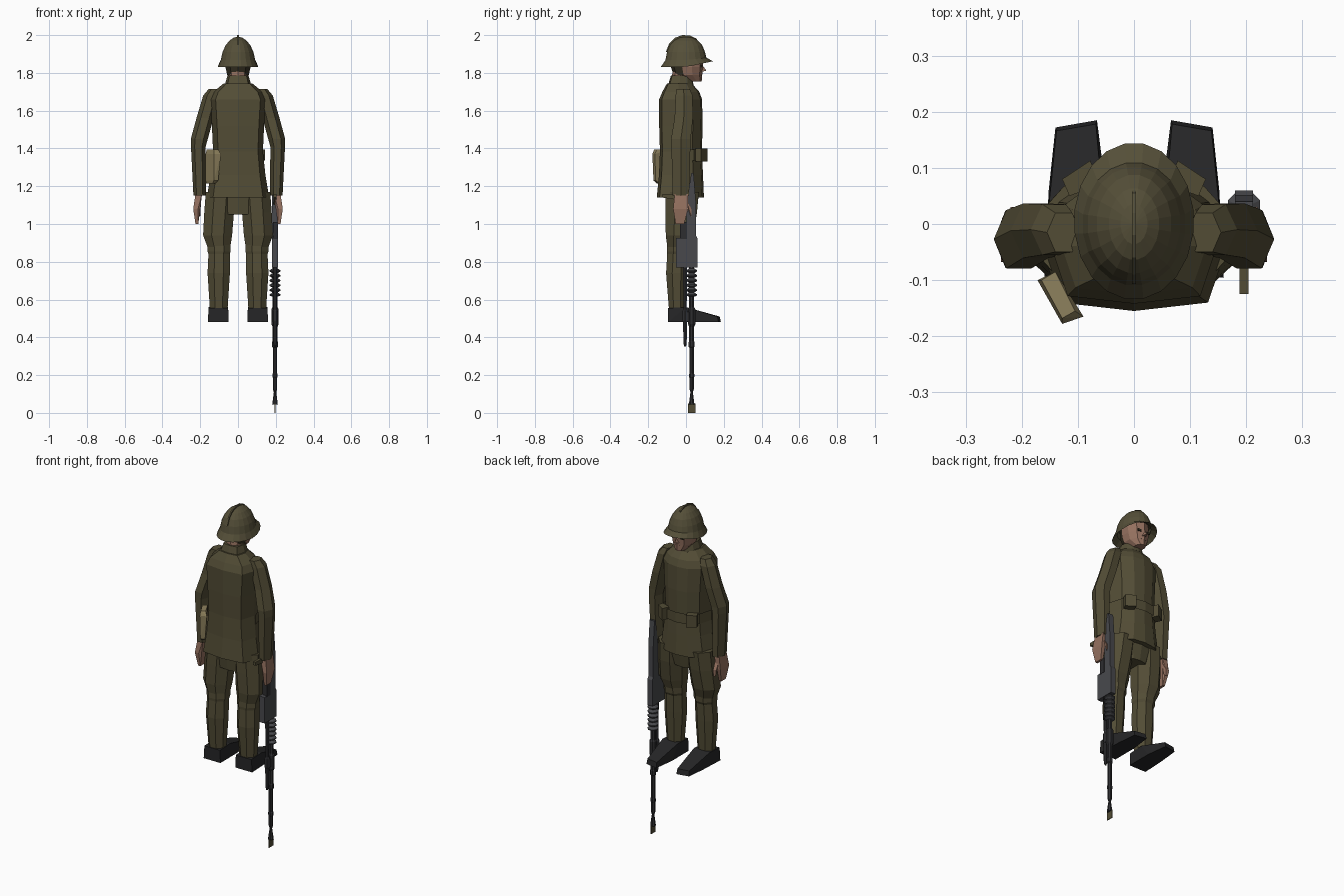
import bpy, bmesh, math
from mathutils import Vector


def mat(name, r, g, b):
    m = bpy.data.materials.new(name)
    m.diffuse_color = (r, g, b, 1)
    return m


OLIVE = mat("olive cloth", 0.085, 0.073, 0.036)
HELMET = mat("helmet olive", 0.090, 0.078, 0.040)
SKIN = mat("skin", 0.30, 0.165, 0.115)
HAIR = mat("dark hair", 0.040, 0.033, 0.018)
BLACK = mat("black leather", 0.019, 0.019, 0.020)
TAN = mat("tan canvas", 0.27, 0.22, 0.11)
STEEL = mat("gun steel", 0.065, 0.066, 0.073)
DARK = mat("dark gun metal", 0.026, 0.026, 0.029)


def finish(name, bm, *mats):
    bmesh.ops.recalc_face_normals(bm, faces=bm.faces)
    me = bpy.data.meshes.new(name)
    bm.to_mesh(me)
    bm.free()
    for m in mats:
        me.materials.append(m)
    ob = bpy.data.objects.new(name, me)
    bpy.context.collection.objects.link(ob)
    return ob


def loft(name, rings, *mats, rule=None, closed=True):
    """Skin a list of point rings and cap both ends."""
    bm = bmesh.new()
    vs = [[bm.verts.new(p) for p in r] for r in rings]
    n = len(vs[0])
    for a, b in zip(vs, vs[1:]):
        for i in range(n if closed else n - 1):
            j = (i + 1) % n
            bm.faces.new((a[i], a[j], b[j], b[i]))
    if closed:
        bm.faces.new(vs[0])
        bm.faces.new(vs[-1])
    if rule:
        for f in bm.faces:
            f.material_index = rule(f.calc_center_median())
    return finish(name, bm, *mats)


def hull(name, pts, m):
    bm = bmesh.new()
    for p in pts:
        bm.verts.new(p)
    bmesh.ops.convex_hull(bm, input=bm.verts)
    bmesh.ops.dissolve_limit(bm, angle_limit=0.02, verts=bm.verts, edges=bm.edges)
    return finish(name, bm, m)


def box(name, x0, x1, y0, y1, z0, z1, m):
    return hull(name, [(x, y, z) for x in (x0, x1) for y in (y0, y1) for z in (z0, z1)], m)


def plate(name, prof, x0, x1, m):
    """Extrude a (y, z) profile along x."""
    return loft(name, [[(x, y, z) for y, z in prof] for x in (x0, x1)], m)


def oval(z, cx, cy, rx, ry, n=8, ph=0.0):
    return [(cx + rx * math.cos(ph + math.tau * i / n),
             cy + ry * math.sin(ph + math.tau * i / n), z) for i in range(n)]


HALF = [(0, -1), (.8, -.88), (1, -.1), (.84, .55), (.45, .92), (0, 1)]
SECTION = HALF + [(-x, y) for x, y in HALF[-2:0:-1]]


def body(z, hx, back, front, sec=SECTION):
    c, h = (back + front) / 2, (front - back) / 2
    return [(x * hx, c + y * h, z) for x, y in sec]


# Coat with flared skirt, shoulders and collar
loft("coat", [body(1.14, .165, -.155, .095), body(1.26, .145, -.143, .09),
              body(1.385, .132, -.138, .084), body(1.52, .138, -.142, .088),
              body(1.66, .148, -.142, .085), body(1.70, .13, -.125, .07),
              body(1.745, .075, -.10, .03)], OLIVE)
loft("collar", [body(1.735, .07, -.095, .04), body(1.785, .056, -.08, .03)], OLIVE)
loft("trouser_seat", [body(1.05, .09, -.10, .05), body(1.16, .14, -.11, .07)], OLIVE)

# Belt across the front, with two pouches
loft("belt", [[p for p in body(z, .142, -.145, .097, HALF[2:] + [(-x, y) for x, y in HALF[-2:1:-1]])]
              for z in (1.335, 1.395)], OLIVE, closed=False)

for s, side in ((1, "right"), (-1, "left")):
    # Belt pouch set on the coat's front corner
    hull(side + "_pouch", [(s * x, y, z) for x, y in
                           ((.078, .113), (.128, .08), (.115, .05), (.06, .07))
                           for z in (1.33, 1.40)], OLIVE)
    # Sleeve: hexagonal, narrow shoulder to elbow to cuff
    loft(side + "_sleeve", [oval(z, s * x, y, rx, ry, 6) for z, x, y, rx, ry in (
        (1.715, .125, -.015, .03, .04), (1.68, .142, -.01, .042, .052),
        (1.56, .175, -.012, .045, .056), (1.45, .205, -.027, .045, .06),
        (1.41, .210, -.027, .039, .058), (1.15, .203, -.027, .033, .05))], OLIVE)
    # Hand with thumb
    hull(side + "_hand", [(s * x, y, z) for x, y, z in (
        (.19, -.06, 1.16), (.225, -.06, 1.16), (.19, .01, 1.16), (.225, .01, 1.16),
        (.212, -.068, 1.08), (.237, -.068, 1.08), (.212, .012, 1.08), (.235, .012, 1.08),
        (.21, -.055, 1.0), (.225, -.055, 1.0), (.21, -.01, 1.0), (.225, -.01, 1.0))], SKIN)
    hull(side + "_thumb", [(s * x, y, z) for x, y, z in (
        (.195, 0, 1.13), (.22, 0, 1.13), (.20, .03, 1.08), (.22, .03, 1.08),
        (.20, .028, 1.04), (.215, .028, 1.04), (.20, .012, 1.05))], SKIN)
    # Breeches and wrapped calf
    loft(side + "_breeches", [oval(z, s * x, y, rx, ry, 8, math.pi / 8) for z, x, y, rx, ry in (
        (1.17, .092, -.02, .085, .095), (1.06, .1, -.025, .085, .09),
        (.94, .108, -.035, .083, .078), (.87, .1, -.042, .063, .06))], OLIVE)
    loft(side + "_calf", [oval(z, s * x, y, rx, ry, 8, math.pi / 8) for z, x, y, rx, ry in (
        (.89, .1, -.04, .066, .064), (.855, .1, -.042, .066, .064), (.84, .1, -.045, .061, .059),
        (.74, .102, -.05, .064, .06), (.54, .102, -.048, .05, .045))], OLIVE)
    # Boot
    hull(side + "_boot", [(s * x, y, z) for x, y, z in (
        (.05, -.095, .48), (.16, -.095, .48), (.052, -.095, .555), (.155, -.095, .555),
        (.052, .0, .56), (.155, .0, .56), (.05, .06, .48), (.152, .06, .48),
        (.066, .185, .48), (.14, .172, .48), (.068, .178, .51), (.138, .166, .51))], BLACK)

# Neck and head: hair behind, skin in front
loft("neck", [oval(1.73, 0, -.03, .048, .05), oval(1.82, 0, -.015, .05, .055)], SKIN)
loft("head", [oval(z, 0, y, rx, ry, 10, math.pi / 10) for z, y, rx, ry in (
    (1.755, .045, .03, .038), (1.79, .01, .06, .076), (1.83, .006, .07, .085),
    (1.90, .0, .07, .085))], SKIN, HAIR,
    rule=lambda c: int(c.y < -.02 and c.z > 1.77))
hull("nose", [(-.014, .08, 1.805), (.014, .08, 1.805), (0, .108, 1.812), (0, .08, 1.85)], SKIN)
for s, side in ((1, "right"), (-1, "left")):
    box(side + "_eye", s * .03 - .01, s * .03 + .01, .078, .086, 1.83, 1.842, HAIR)
box("mouth", -.016, .016, .076, .081, 1.786, 1.79, HAIR)


# Helmet: dome over a flared brim that lifts at the face, hollow below
def helmet_ring(z, cy, rx, ry, lift=0.0):
    return [(x, y, z + lift * max(0, (y - cy) / ry)) for x, y, z in
            oval(z, 0, cy, rx, ry, 20, math.pi / 20)]


loft("helmet", [helmet_ring(1.895, 0, .082, .098), helmet_ring(1.86, 0, .085, .10, .02),
                helmet_ring(1.832, .005, .107, .14, .03), helmet_ring(1.868, 0, .092, .110, .012),
                helmet_ring(1.91, 0, .083, .102), helmet_ring(1.945, 0, .067, .088),
                helmet_ring(1.972, 0, .045, .064), helmet_ring(1.986, 0, .024, .036),
                helmet_ring(1.991, 0, .004, .006)], HELMET)
plate("helmet_crest", [(.065, 1.965), (.055, 1.982), (.02, 1.998), (-.02, 2.0), (-.06, 1.985),
                       (-.09, 1.953), (-.107, 1.91), (-.095, 1.91), (-.05, 1.965)],
      -.004, .004, HELMET)

# Satchel on the left hip
hull("satchel", [(x, y, z) for z, pts in (
    (1.395, ((-.165, -.10), (-.14, -.085), (-.128, -.168), (-.105, -.155))),
    (1.37, ((-.172, -.10), (-.14, -.085), (-.128, -.178), (-.09, -.165))),
    (1.23, ((-.172, -.10), (-.14, -.085), (-.128, -.172), (-.105, -.160))),
    (1.215, ((-.168, -.10), (-.14, -.09), (-.135, -.155), (-.12, -.145)))) for x, y in pts], TAN)

# Long gun held muzzle down in the right hand
GX, GY = .196, .03
plate("gun_receiver", [(.06, .77), (.06, .925), (.052, .94), (.052, 1.12), (.04, 1.27),
                       (.028, 1.27), (.005, 1.12), (.002, .93), (-.053, .925), (-.053, .77)],
      GX - .016, GX + .016, STEEL)
box("gun_trigger_block", GX - .012, GX + .017, -.033, .004, .92, 1.01, DARK)
plate("gun_grip", [(.01, 1.10), (-.06, 1.13), (-.125, 1.14), (-.125, 1.16), (-.05, 1.16), (.01, 1.14)],
      GX - .008, GX + .008, OLIVE)

# Cooling fins: zigzag outline around the barrel
fins = []
for i in range(6):
    z = .765 - i * .0255
    fins += [(z, .015), (z - .01, .031), (z - .016, .031)]
fins.append((.615, .015))
loft("gun_cooling_fins", [oval(z, GX, GY, r, r, 8, math.pi / 8) for z, r in fins], STEEL)

# Barrel with sleeve and flared muzzle
loft("gun_barrel", [oval(z, GX, GY, r, r, 8, math.pi / 8) for z, r in (
    (.77, .014), (.56, .014), (.55, .021), (.47, .021), (.455, .014), (.38, .014), (.375, .017),
    (.35, .017), (.345, .012), (.21, .012), (.205, .015), (.19, .015), (.185, .012),
    (.125, .012), (.11, .007), (.045, .016))], DARK)

# Folded rod beside the barrel
loft("gun_folded_rod", [oval(z, GX, -.005, r, r, 6) for z, r in (
    (.78, .012), (.55, .010), (.54, .015), (.49, .015), (.48, .012), (.37, .010), (.352, .006))], DARK)
box("gun_rod_clamp", GX - .012, GX + .012, -.012, .035, .485, .535, DARK)

# Thin flat piece at the muzzle
box("gun_muzzle_plate", GX - .002, GX + .002, .01, .05, 0.0, .05, OLIVE)
